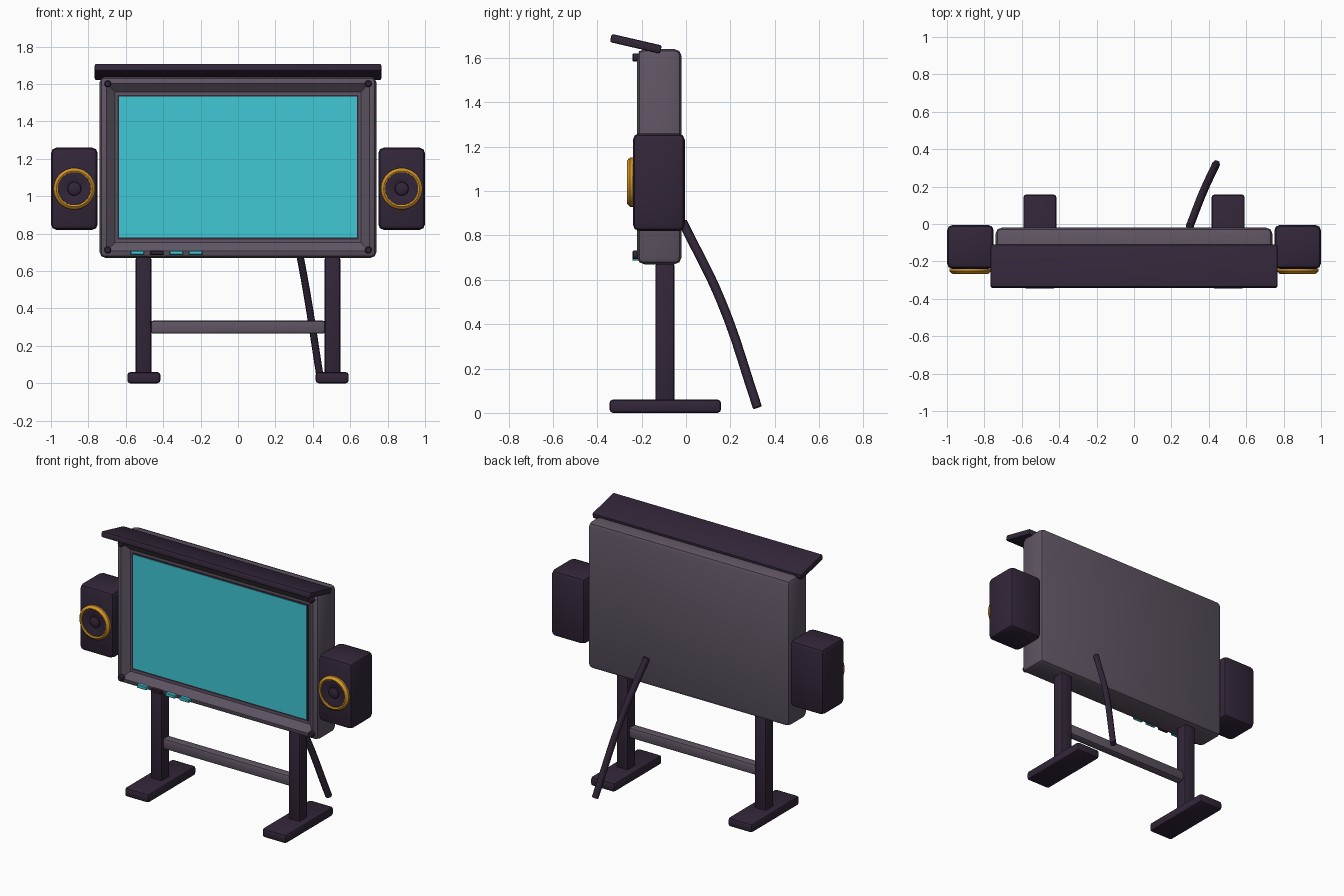
import bpy, bmesh, math
from mathutils import Matrix, Vector

old = bpy.data.objects.get("Cube")
if old:
    bpy.data.objects.remove(old)


def material(name, r, g, b):
    m = bpy.data.materials.new(name)
    m.use_nodes = True
    m.diffuse_color = (r, g, b, 1)
    bsdf = m.node_tree.nodes["Principled BSDF"]
    bsdf.inputs["Base Color"].default_value = (r, g, b, 1)
    bsdf.inputs["Roughness"].default_value = 0.6
    return m


GREY = material("grey_casing", 0.115, 0.09, 0.125)
DARK = material("dark_plum", 0.032, 0.019, 0.04)
TEAL = material("teal_screen", 0.05, 0.58, 0.66)
GOLD = material("gold_trim", 0.65, 0.30, 0.02)


def finish(name, bm, mat):
    bmesh.ops.recalc_face_normals(bm, faces=bm.faces)
    mesh = bpy.data.meshes.new(name)
    bm.to_mesh(mesh)
    bm.free()
    mesh.materials.append(mat)
    ob = bpy.data.objects.new(name, mesh)
    bpy.context.collection.objects.link(ob)
    bpy.ops.object.select_all(action='DESELECT')
    ob.select_set(True)
    bpy.context.view_layer.objects.active = ob
    bpy.ops.object.shade_smooth_by_angle(angle=math.radians(35))
    return ob


def box_mesh(x, y, z, bevel=0.0, segments=2):
    """Bevelled box from (min, max) ranges."""
    bm = bmesh.new()
    size = [r[1] - r[0] for r in (x, y, z)]
    mid = [(r[1] + r[0]) / 2 for r in (x, y, z)]
    bmesh.ops.create_cube(bm, size=1, matrix=Matrix.Translation(mid) @ Matrix.Diagonal((*size, 1)))
    if bevel:
        bmesh.ops.bevel(bm, geom=bm.edges[:], offset=bevel, segments=segments,
                        affect='EDGES', profile=0.5)
    return bm


def box(name, x, y, z, mat, bevel=0.0, segments=2):
    return finish(name, box_mesh(x, y, z, bevel, segments), mat)


def lathe(name, profile, center, mat, steps=32):
    """Spin (radius, forward) points round an axis facing the front."""
    bm = bmesh.new()
    verts = [bm.verts.new((r, -f, 0)) for r, f in profile]
    edges = [bm.edges.new(pair) for pair in zip(verts, verts[1:])]
    bmesh.ops.spin(bm, geom=verts + edges, cent=(0, 0, 0), axis=(0, 1, 0),
                   angle=math.tau, steps=steps)
    bmesh.ops.remove_doubles(bm, verts=bm.verts, dist=0.0002)
    bmesh.ops.translate(bm, verts=bm.verts, vec=Vector(center))
    return finish(name, bm, mat)


# Casing with a sloped, recessed front opening
bm = box_mesh((-0.74, 0.74), (-0.22, -0.02), (0.67, 1.64), 0.032)
bm.normal_update()
front = min(bm.faces, key=lambda f: f.calc_center_median().y)
bmesh.ops.inset_region(bm, faces=[front], thickness=0.008)
bmesh.ops.inset_region(bm, faces=[front], thickness=0.062, depth=-0.035)
finish("casing", bm, GREY)
box("screen_border", (-0.645, 0.645), (-0.187, -0.18), (0.768, 1.542), DARK)
box("screen", (-0.637, 0.637), (-0.191, -0.18), (0.78, 1.533), TEAL)

# Corner bolts
for side, x in (("left", 0.697), ("right", -0.697)):
    for level, z in (("lower", 0.712), ("upper", 1.602)):
        lathe(f"{side}_{level}_bolt",
              [(0, 0.022), (0.013, 0.022), (0.019, 0.016), (0.019, -0.01), (0, -0.01)],
              (x, -0.22, z), DARK, 12)

# Control buttons along the lower edge
for i, mat in enumerate((TEAL, DARK, TEAL, TEAL)):
    x = -0.538 + i * 0.104
    box(f"button_{i + 1}", (x - 0.036, x + 0.036), (-0.242, -0.2), (0.686, 0.709), mat, 0.004, 1)

# Tilted hood
bm = box_mesh((-0.766, 0.766), (-0.116, 0.116), (-0.019, 0.019), 0.008)
bmesh.ops.rotate(bm, verts=bm.verts, matrix=Matrix.Rotation(math.radians(-13), 3, 'X'))
bmesh.ops.translate(bm, verts=bm.verts, vec=(0, -0.226, 1.664))
finish("hood", bm, DARK)

for side, s in (("left", 1), ("right", -1)):
    def span(a, b):
        return sorted((s * a, s * b))

    # Speaker cabinet and driver
    box(f"{side}_speaker", span(0.75, 1.0), (-0.24, -0.005), (0.82, 1.26), DARK, 0.03)
    hub = (s * 0.875, -0.24, 1.04)
    lathe(f"{side}_speaker_ring",
          [(0.111, -0.002), (0.111, 0.012), (0.104, 0.02), (0.096, 0.026),
           (0.088, 0.022), (0.086, -0.002)], hub, GOLD, 40)
    lathe(f"{side}_speaker_cone",
          [(0.09, 0.014), (0.07, 0.015), (0.037, 0.006), (0.034, 0.013),
           (0.02, 0.02), (0, 0.022)], hub, DARK, 32)

    # Leg post and foot
    box(f"{side}_post", span(0.463, 0.547), (-0.138, -0.052), (0.04, 0.675), DARK, 0.012)
    box(f"{side}_foot", span(0.415, 0.592), (-0.345, 0.158), (0, 0.06), DARK, 0.016)

# Crossbar between the posts
box("crossbar", (-0.465, 0.465), (-0.125, -0.065), (0.265, 0.335), GREY, 0.012)

# Bent rear prop
curve = bpy.data.curves.new("rear_prop", 'CURVE')
curve.dimensions = '3D'
curve.bevel_depth = 0.021
curve.bevel_resolution = 1
curve.use_fill_caps = True
path = curve.splines.new('BEZIER')
points = [(0.297, -0.015, 0.86), (0.365, 0.16, 0.50), (0.44, 0.322, 0.025)]
path.bezier_points.add(len(points) - 1)
for p, co in zip(path.bezier_points, points):
    p.co = co
    p.handle_left_type = p.handle_right_type = 'AUTO'
path.resolution_u = 6
curve.materials.append(DARK)
prop = bpy.data.objects.new("rear_prop", curve)
bpy.context.collection.objects.link(prop)
